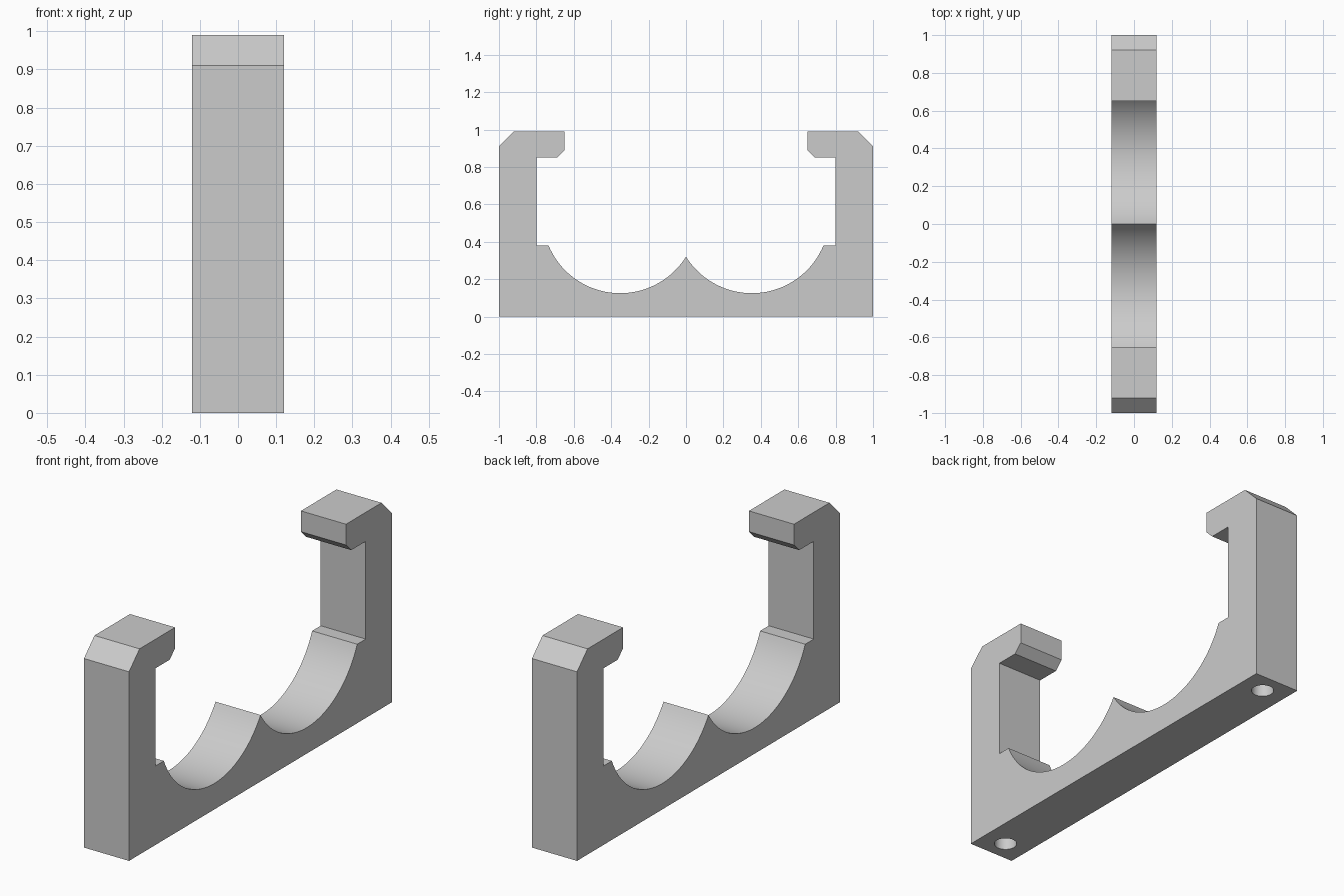
import bpy, bmesh, math

HALF_WIDTH = 0.12
ARC_R, ARC_Y, ARC_Z = 0.415, 0.352, 0.54
LEDGE_Z = 0.38
HOLE_R, HOLE_Y, HOLE_DEPTH = 0.05, 0.9, 0.3
ARC_STEPS = 40

cube = bpy.data.objects.get("Cube")
if cube:
    bpy.data.objects.remove(cube, do_unlink=True)

grey = bpy.data.materials.new("light_grey")
grey.use_nodes = True
colour = (0.6, 0.6, 0.6, 1)
grey.diffuse_color = colour
grey.node_tree.nodes["Principled BSDF"].inputs["Base Color"].default_value = colour


def half_profile():
    """Outline of the +y half, from the base centre round to the middle cusp."""
    pts = [(1, 0), (1, 0.91), (0.92, 0.99), (0.65, 0.99), (0.65, 0.89),
           (0.69, 0.85), (0.8, 0.85), (0.8, LEDGE_Z)]
    start = math.asin((LEDGE_Z - ARC_Z) / ARC_R)
    end = -math.pi + math.acos(ARC_Y / ARC_R)
    for i in range(ARC_STEPS + 1):
        a = start + (end - start) * i / ARC_STEPS
        pts.append((ARC_Y + ARC_R * math.cos(a), ARC_Z + ARC_R * math.sin(a)))
    pts[-1] = (0, pts[-1][1])
    return pts


# Clip body: mirrored outline extruded across the width
half = half_profile()
outline = half + [(-y, z) for y, z in reversed(half[:-1])]
bm = bmesh.new()
face = bm.faces.new([bm.verts.new((-HALF_WIDTH, y, z)) for y, z in outline])
ext = bmesh.ops.extrude_face_region(bm, geom=[face])
moved = [g for g in ext["geom"] if isinstance(g, bmesh.types.BMVert)]
bmesh.ops.translate(bm, vec=(2 * HALF_WIDTH, 0, 0), verts=moved)
bmesh.ops.recalc_face_normals(bm, faces=bm.faces)
mesh = bpy.data.meshes.new("double_pipe_clip")
bm.to_mesh(mesh)
bm.free()
mesh.materials.append(grey)
clip = bpy.data.objects.new("double_pipe_clip", mesh)
bpy.context.collection.objects.link(clip)

# Blind screw holes under each post
for side, name in ((-1, "front"), (1, "back")):
    bpy.ops.mesh.primitive_cylinder_add(vertices=48, radius=HOLE_R, depth=2 * HOLE_DEPTH,
                                        location=(0, side * HOLE_Y, 0))
    cutter = bpy.context.object
    cutter.name = name + "_screw_hole_cutter"
    cutter.data.materials.append(grey)
    cutter.hide_render = True
    cutter.display_type = 'WIRE'
    mod = clip.modifiers.new(name + "_screw_hole", 'BOOLEAN')
    mod.operation = 'DIFFERENCE'
    mod.solver = 'EXACT'
    mod.object = cutter
    bpy.context.view_layer.objects.active = clip
    bpy.ops.object.modifier_apply(modifier=mod.name)
    bpy.data.objects.remove(cutter, do_unlink=True)

# Smooth saddles and holes, crisp edges elsewhere
bpy.ops.object.select_all(action='DESELECT')
clip.select_set(True)
bpy.context.view_layer.objects.active = clip
bpy.ops.object.shade_smooth_by_angle(angle=math.radians(30))
